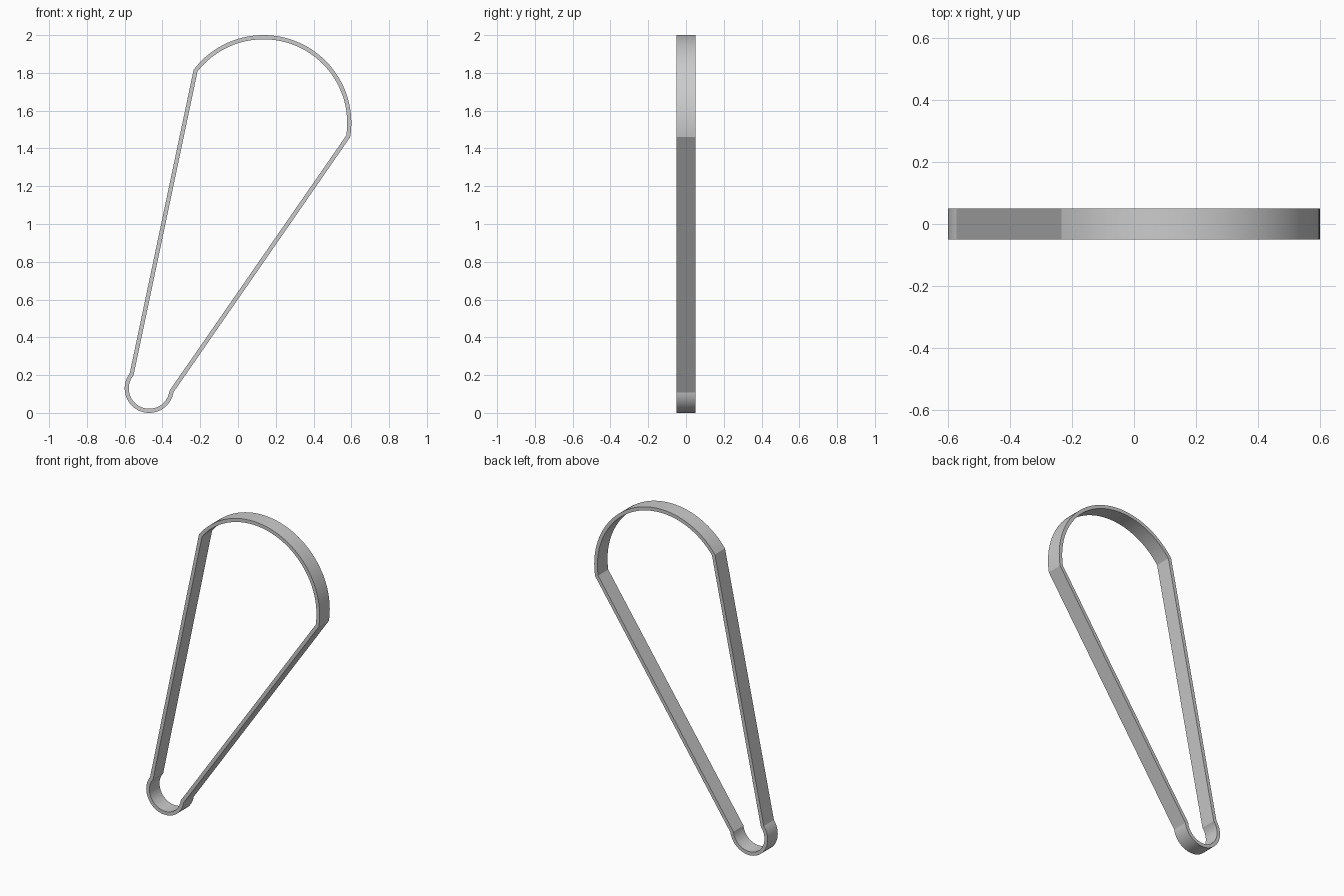
import bpy, bmesh, math
from mathutils import Vector, Matrix

if "Cube" in bpy.data.objects:
    bpy.data.objects.remove(bpy.data.objects["Cube"], do_unlink=True)

# Band dimensions
SMALL = Vector((-0.47, 0.13))
BIG = Vector((0.135, 1.535))
R_SMALL, R_BIG = 0.13, 0.465
WALL, DEPTH = 0.022, 0.1
SEGMENTS = 48
axis = BIG - SMALL
length = axis.length
tilt = math.atan2(axis.y, axis.x)

# Straight side in axis coordinates: v = base + slope * u
side = math.radians(76)
p = Vector((math.cos(side), math.sin(side))) * R_SMALL
q = Vector((length, 0)) + Vector((math.cos(side), math.sin(side))) * R_BIG
slope = (q.y - p.y) / (q.x - p.x)
base = p.y - slope * p.x


def end_angle(centre, radius, offset):
    """Angle on the end circle where the offset straight side meets it."""
    height = base - offset * math.hypot(1, slope) + slope * centre
    a, b, c = 1 + slope ** 2, slope * height, height ** 2 - radius ** 2
    u = (-b + math.sqrt(b * b - a * c)) / a
    return math.atan2(height + slope * u, u)


def outline(offset):
    """Closed keyhole loop: wide arc at the top, narrow arc at the bottom."""
    points = []
    for centre, radius, top in ((length, R_BIG - offset, True),
                                (0, R_SMALL - offset, False)):
        a = end_angle(centre, radius, offset)
        start, end = (-a, a) if top else (a, 2 * math.pi - a)
        for i in range(SEGMENTS + 1):
            t = start + (end - start) * i / SEGMENTS
            points.append(Vector((centre + radius * math.cos(t),
                                  radius * math.sin(t))))
    turn = Matrix.Rotation(tilt, 2)
    return [turn @ point + SMALL for point in points]


# Band: outer and inner loops bridged into a closed ring
bm = bmesh.new()
loops = [[bm.verts.new((pt.x, y, pt.y)) for pt in outline(offset)]
         for offset, y in ((0, -DEPTH / 2), (0, DEPTH / 2),
                           (WALL, DEPTH / 2), (WALL, -DEPTH / 2))]
count = len(loops[0])
for k in range(4):
    first, second = loops[k], loops[(k + 1) % 4]
    for i in range(count):
        j = (i + 1) % count
        bm.faces.new((first[i], first[j], second[j], second[i]))
bmesh.ops.recalc_face_normals(bm, faces=bm.faces)
mesh = bpy.data.meshes.new("keyhole_band")
bm.to_mesh(mesh)
bm.free()

# Plain grey
grey = bpy.data.materials.new("grey")
grey.use_nodes = True
colour = (0.6, 0.6, 0.6, 1)
grey.diffuse_color = colour
grey.node_tree.nodes["Principled BSDF"].inputs["Base Color"].default_value = colour
mesh.materials.append(grey)

band = bpy.data.objects.new("keyhole_band", mesh)
bpy.context.collection.objects.link(band)
bpy.context.view_layer.objects.active = band
band.select_set(True)
bpy.ops.object.shade_smooth_by_angle(angle=math.radians(15))
